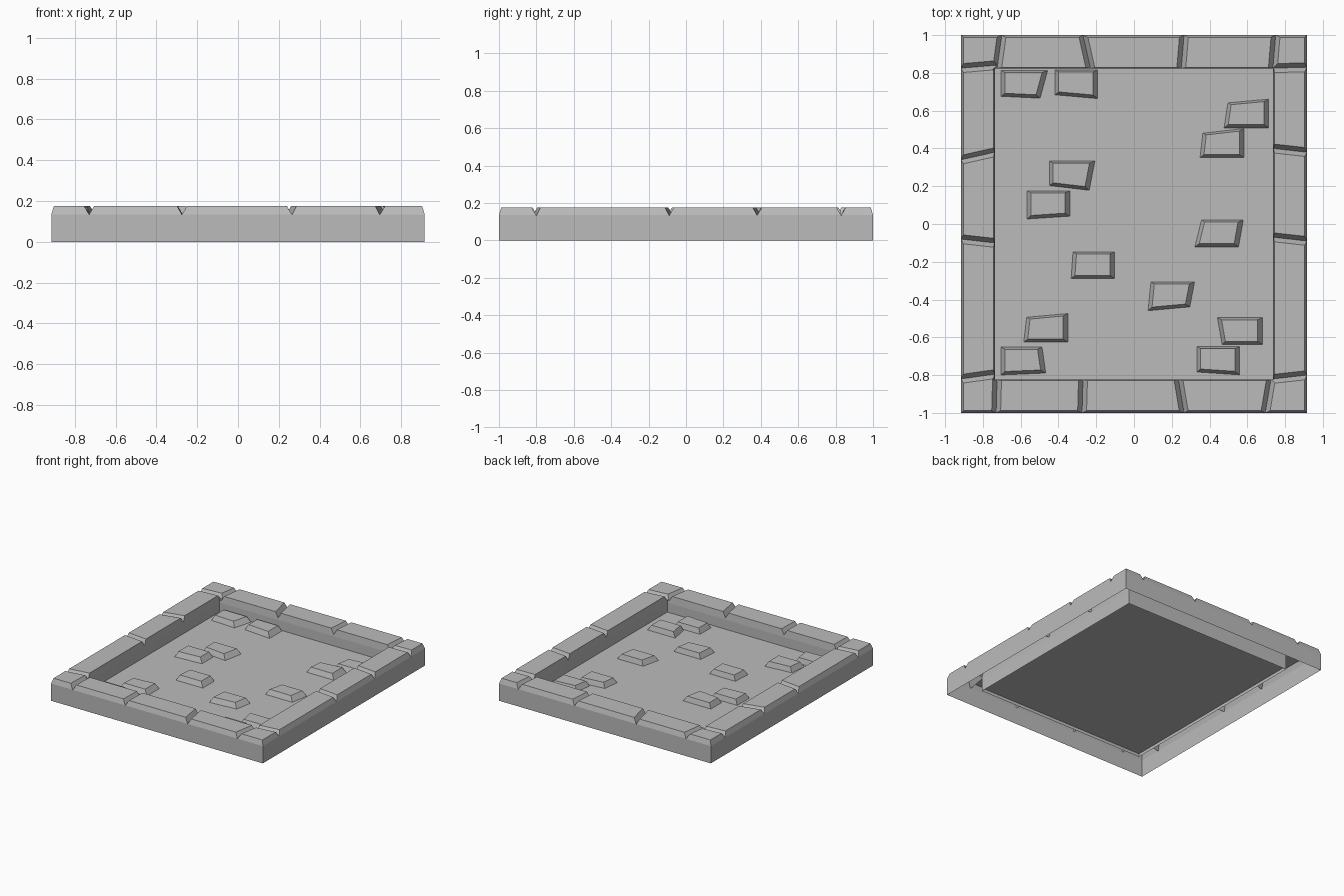
import bpy, bmesh
from mathutils import Vector

if "Cube" in bpy.data.objects:
    bpy.data.objects.remove(bpy.data.objects["Cube"], do_unlink=True)

HX, HY = 0.915, 1.0          # outer half sizes
RIM = 0.178                  # rim width
TOP, GROOVE = 0.175, 0.133   # rim top and groove bottom
FLOOR = 0.045

stone = bpy.data.materials.new("grey_stone")
stone.use_nodes = True
stone.diffuse_color = (0.5, 0.5, 0.5, 1)
stone.node_tree.nodes["Principled BSDF"].inputs["Base Color"].default_value = (0.5, 0.5, 0.5, 1)


def make_object(name, bm):
    bmesh.ops.recalc_face_normals(bm, faces=bm.faces)
    mesh = bpy.data.meshes.new(name)
    bm.to_mesh(mesh)
    bm.free()
    mesh.materials.append(stone)
    obj = bpy.data.objects.new(name, mesh)
    bpy.context.collection.objects.link(obj)
    return obj


def skin(bm, rings, closed):
    """Join rings of points with quads; closed also joins last to first."""
    loops = [[bm.verts.new(p) for p in ring] for ring in rings]
    pairs = list(zip(loops, loops[1:]))
    if closed:
        pairs.append((loops[-1], loops[0]))
    for a, b in pairs:
        for i in range(len(a)):
            j = (i + 1) % len(a)
            bm.faces.new((a[i], a[j], b[j], b[i]))
    return loops


# Rim: a rectangular ring with slightly leaning upper edges
profile = [(0, 0), (0, 0.135), (0.012, TOP), (RIM - 0.006, TOP), (RIM, 0.12), (RIM, 0.02)]
bm = bmesh.new()
skin(bm, [[(sx * (HX - d), sy * (HY - d), z)
           for sx, sy in ((-1, -1), (1, -1), (1, 1), (-1, 1))]
          for d, z in profile], True)
rim = make_object("stone_rim", bm)


# Block joints: V grooves, given as (outer, inner) position along each side
def add_groove(bm, outer, inner):
    a, b = Vector(outer), Vector(inner)
    run = b - a
    a, b = a - run * 0.2, b + run * 0.04
    across = Vector((1, 0)) if abs(run.y) > abs(run.x) else Vector((0, 1))
    ends = []
    for p in (a, b):
        l, r = p - across * 0.035, p + across * 0.035
        ends.append([(l.x, l.y, TOP + 0.02), (p.x, p.y, GROOVE), (r.x, r.y, TOP + 0.02)])
    loops = skin(bm, ends, False)
    for loop in loops:
        bm.faces.new(loop)


front = [(-0.73, -0.725), (-0.275, -0.27), (0.265, 0.235), (0.695, 0.725)]
back = [(-0.7, -0.725), (-0.27, -0.23), (0.265, 0.25), (0.75, 0.735)]
right = [(-0.8, -0.82), (-0.09, -0.07), (0.38, 0.4), (0.83, 0.825)]
left = [(-0.82, -0.795), (-0.08, -0.1), (0.34, 0.38), (0.825, 0.84)]
bm = bmesh.new()
for sign, joints in ((-1, front), (1, back)):
    for o, i in joints:
        add_groove(bm, (o, sign * HY), (i, sign * (HY - RIM)))
for sign, joints in ((-1, left), (1, right)):
    for o, i in joints:
        add_groove(bm, (sign * HX, o), (sign * (HX - RIM), i))
cutter = make_object("groove_cutter", bm)
cutter.hide_render = True

cut = rim.modifiers.new("grooves", "BOOLEAN")
cut.operation = "DIFFERENCE"
cut.solver = "EXACT"
cut.use_self = True
cut.object = cutter
bpy.context.view_layer.update()
carved = bpy.data.meshes.new_from_object(
    rim.evaluated_get(bpy.context.evaluated_depsgraph_get()))
rim.modifiers.clear()
rim.data = carved
bpy.data.objects.remove(cutter, do_unlink=True)

# The rim is hollow underneath
bm = bmesh.new()
bm.from_mesh(carved)
under = [f for f in bm.faces if f.normal.z < -0.5]
bmesh.ops.delete(bm, geom=under, context="FACES")
bm.to_mesh(carved)
bm.free()

# Floor slab, a single sheet
bm = bmesh.new()
fx, fy = HX - RIM, HY - RIM
bm.faces.new([bm.verts.new((x, y, FLOOR))
              for x, y in ((-fx, -fy), (fx, -fy), (fx, fy), (-fx, fy))])
make_object("floor", bm)

# Raised stones: centre, lean of left and right ends, tilt of back and front edges
stones = [
    (-0.59, 0.742, 0, 0.04, 0, -0.01), (-0.305, 0.745, 0, 0, 0, -0.02),
    (0.6, 0.58, 0.02, 0, 0.02, 0), (0.47, 0.422, 0.015, 0, 0.025, 0),
    (-0.335, 0.262, 0, 0.03, 0, -0.025), (-0.453, 0.105, 0, 0, 0, 0.015),
    (0.453, -0.05, 0.035, 0.025, 0, 0), (-0.215, -0.218, 0.01, 0, 0, 0),
    (0.195, -0.378, 0.015, 0.025, 0, 0.02), (-0.463, -0.555, 0.015, 0, 0.02, 0),
    (0.567, -0.567, -0.025, 0, 0, 0), (-0.59, -0.723, 0, -0.02, 0, 0.01),
    (0.446, -0.72, 0, 0, 0, -0.015)]
W, H = 0.113, 0.071
for n, (cx, cy, ll, rl, bt, ft) in enumerate(stones, 1):
    base = [(-W - ll / 2, -H - ft / 2), (W - rl / 2, -H + ft / 2),
            (W + rl / 2, H + bt / 2), (-W + ll / 2, H - bt / 2)]
    bm = bmesh.new()
    rings = skin(bm, [[(cx + x, cy + y, FLOOR) for x, y in base],
                      [(cx + x * 0.8 - 0.003, cy + y * 0.8 + 0.003, FLOOR + 0.04)
                       for x, y in base]], False)
    bm.faces.new(rings[1])
    make_object(f"raised_stone_{n}", bm)
